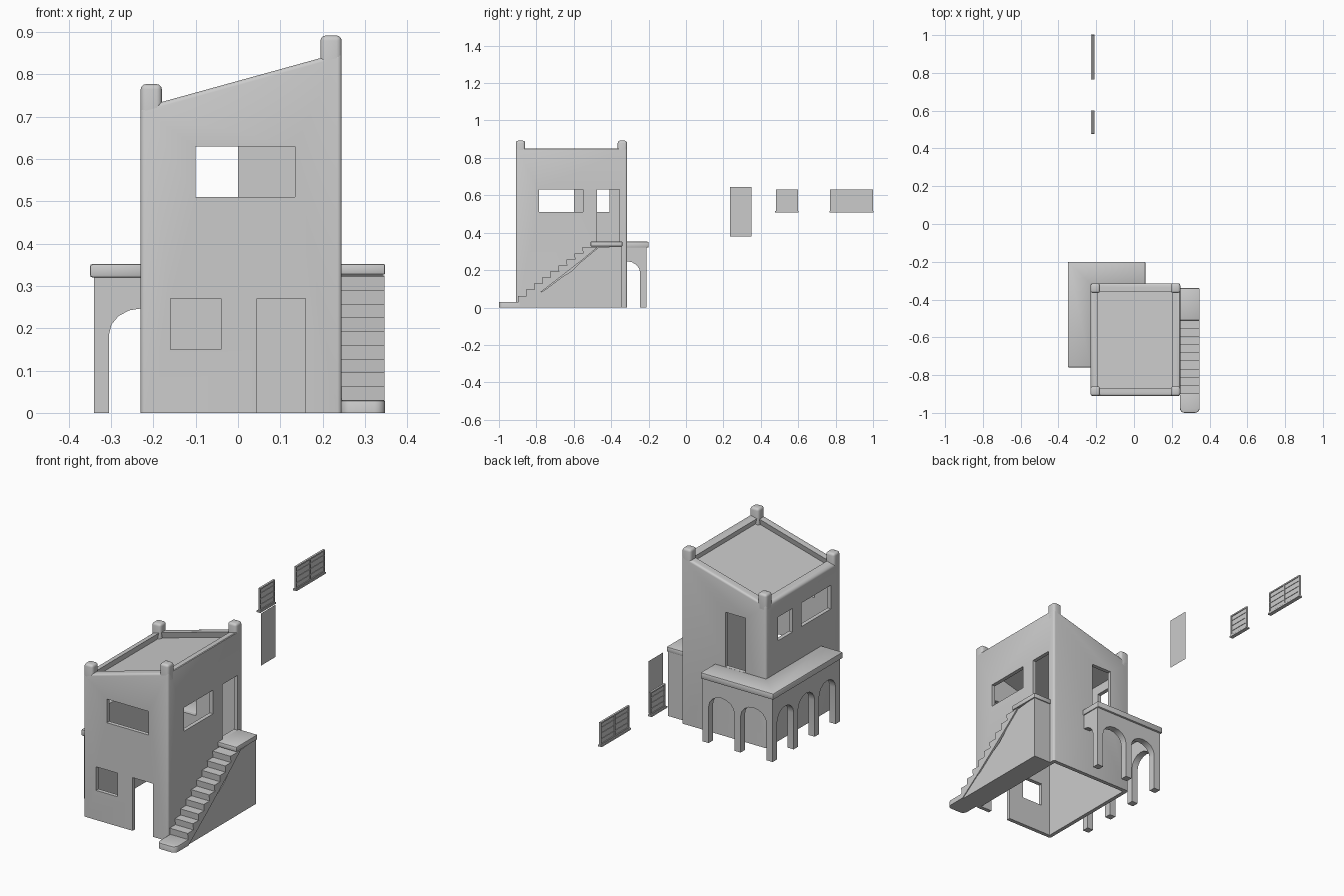
import bpy, bmesh, math
from mathutils import Vector

if "Cube" in bpy.data.objects:
    bpy.data.objects.remove(bpy.data.objects["Cube"])

X0, X1, Y0, Y1 = -0.23, 0.245, -0.91, -0.315      # house footprint


def finish(bm, name, smooth=True):
    bmesh.ops.recalc_face_normals(bm, faces=bm.faces)
    me = bpy.data.meshes.new(name)
    bm.to_mesh(me)
    bm.free()
    ob = bpy.data.objects.new(name, me)
    bpy.context.collection.objects.link(ob)
    if smooth:
        shade(ob)
    return ob


def shade(ob):
    bpy.ops.object.select_all(action='DESELECT')
    ob.select_set(True)
    bpy.context.view_layer.objects.active = ob
    bpy.ops.object.shade_smooth_by_angle(angle=math.radians(35))


def add_box(bm, x0, x1, y0, y1, z0, z1):
    vs = bmesh.ops.create_cube(bm, size=1)['verts']
    for v in vs:
        v.co = Vector(((x0 + x1) / 2 + v.co.x * (x1 - x0),
                       (y0 + y1) / 2 + v.co.y * (y1 - y0),
                       (z0 + z1) / 2 + v.co.z * (z1 - z0)))
    return vs


def add_prism(bm, pts, offset):
    f = bm.faces.new([bm.verts.new(p) for p in pts])
    r = bmesh.ops.extrude_face_region(bm, geom=[f])
    bmesh.ops.translate(bm, vec=offset,
                        verts=[v for v in r['geom'] if isinstance(v, bmesh.types.BMVert)])


def bevel(bm, edges, w, seg=3):
    bmesh.ops.bevel(bm, geom=edges, offset=w, segments=seg, profile=0.5, affect='EDGES')


def top(x):                                       # sloped parapet height
    return 0.735 + (x + 0.18) * 0.105 / 0.38


def sloped(x0, x1, y0, y1, z0, dz):
    bm = bmesh.new()
    add_prism(bm, [(x0, y0, z0), (x1, y0, z0), (x1, y0, top(x1) + dz), (x0, y0, top(x0) + dz)],
              (0, y1 - y0, 0))
    bmesh.ops.recalc_face_normals(bm, faces=bm.faces)
    return bm


# House body: sloped block, sunken roof, rounded parapet
bm = sloped(X0, X1, Y0, Y1, 0, 0)
roof = max(bm.faces, key=lambda f: f.normal.z)
outer = list(roof.edges)
bmesh.ops.inset_region(bm, faces=[roof], thickness=0.045)
inner = list(roof.edges)
bmesh.ops.inset_region(bm, faces=[roof], thickness=0.004)
for v in roof.verts:
    v.co.z -= 0.03
upright = [e for e in bm.edges if abs(e.verts[0].co.z - e.verts[1].co.z) > 0.5]
bevel(bm, outer + inner + upright, 0.01)
house = finish(bm, "house_walls", False)

# Hollow interior and door / window openings
void = finish(sloped(X0 + .02, X1 - .02, Y0 + .02, Y1 - .02, -0.1, -0.048), "void_cutter", False)
bm = bmesh.new()
for b in [(-0.10, 0.135, -1, -0.86, 0.51, 0.63),        # front upper window
          (-0.16, -0.04, -1, -0.86, 0.15, 0.27),        # front lower window
          (0.045, 0.16, -1, -0.86, -0.05, 0.27),        # front door
          (-0.115, 0.0, -0.37, -0.25, 0.352, 0.63),     # terrace door
          (0.2, 0.3, -0.475, -0.355, 0.352, 0.63),      # stair door
          (0.2, 0.3, -0.785, -0.55, 0.51, 0.63),        # right window
          (-0.3, -0.18, -0.835, -0.6, 0.51, 0.63),      # left large window
          (-0.3, -0.18, -0.525, -0.41, 0.51, 0.63)]:    # left small window
    add_box(bm, *b)
holes = finish(bm, "opening_cutter", False)
for cutter in (void, holes):
    cutter.hide_render = True
    m = house.modifiers.new("cut", 'BOOLEAN')
    m.operation, m.solver, m.object = 'DIFFERENCE', 'EXACT', cutter
    bpy.ops.object.select_all(action='DESELECT')
    bpy.context.view_layer.objects.active = house
    house.select_set(True)
    bpy.ops.object.modifier_apply(modifier="cut")
    bpy.data.objects.remove(cutter)
shade(house)

# Rounded corner posts
for sx, x, z0, z1 in (("left", X0, 0.70, 0.777), ("right", X1 - .05, 0.81, 0.892)):
    for sy, y in (("front", Y0), ("back", Y1 - .05)):
        bm = bmesh.new()
        add_box(bm, x, x + .05, y, y + .05, z0, z1)
        bevel(bm, [e for e in bm.edges if max(v.co.z for v in e.verts) > z1 - .001], 0.012)
        finish(bm, f"corner_post_{sy}_{sx}")

# Staircase: solid side wall, treads, foot slab and landing
N, RISE, RUN = 9, 0.0325, 0.043
bm = bmesh.new()
prof = [(-0.345, 0), (-0.345, 0.33), (-0.47, 0.32), (-0.56, 0.245), (-0.61, 0.195),
        (-0.66, 0.165), (-0.76, 0.09), (-0.80, 0.07), (-0.90, 0.0)]
add_prism(bm, [(0.245, y, z) for y, z in prof], (0.097, 0, 0))
finish(bm, "stair_wall")

bm = bmesh.new()
prof = [(-0.90, 0.0), (-0.90, 0.03)]
for i in range(N):
    y, z = -0.895 + RUN * i, 0.03 + RISE * i
    prof += [(y, z), (y - 0.003, z + RISE)]
prof += [(-0.50, 0.03 + RISE * N), (-0.47, 0.325), (-0.56, 0.25), (-0.76, 0.095), (-0.89, 0.0)]
add_prism(bm, [(0.24, y, z) for y, z in prof], (0.106, 0, 0))
finish(bm, "stair_treads")

bm = bmesh.new()
add_box(bm, 0.243, 0.348, -1.0, -0.89, 0, 0.03)
bevel(bm, [e for e in bm.edges if all(v.co.y < -.99 for v in e.verts)
           and abs(e.verts[0].co.z - e.verts[1].co.z) > .01], 0.025, 4)
bevel(bm, [e for e in bm.edges if all(v.co.z > .029 for v in e.verts)], 0.005, 2)
finish(bm, "stair_foot")

bm = bmesh.new()
add_box(bm, 0.24, 0.348, -0.51, -0.34, 0.327, 0.352)
bevel(bm, list(bm.edges), 0.004, 2)
finish(bm, "stair_landing")

# Terrace: L-shaped slab
bm = bmesh.new()
L = [(-0.35, -0.76), (-0.225, -0.76), (-0.225, -0.32), (0.06, -0.32), (0.06, -0.2), (-0.35, -0.2)]
add_prism(bm, [(x, y, 0.32) for x, y in L], (0, 0, 0.032))
bevel(bm, list(bm.edges), 0.006, 2)
finish(bm, "terrace_slab")

# Arcade under the terrace
LEG, SPRING, APEX, TOP = 0.035, 0.185, 0.247, 0.325


def arch_profile(length, n):
    r = ((length - LEG * (n + 1)) / n) / 2
    pts = [(0, TOP), (0, 0)]
    for i in range(n):
        a = LEG + i * (LEG + 2 * r)
        pts.append((a, 0))
        for k in range(9):
            t = math.pi * (1 - k / 8)
            pts.append((a + r + r * math.cos(t), SPRING + (APEX - SPRING) * math.sin(t)))
        pts.append((a + 2 * r, 0))
    return pts + [(length, 0), (length, TOP)]


def half_arch(length):
    pts, r = [(0, TOP), (0, 0), (LEG, 0)], length - LEG
    for k in range(5):
        t = math.pi / 2 * k / 4
        pts.append((LEG + r * (1 - math.cos(t)), SPRING + (APEX - SPRING) * math.sin(t)))
    return pts + [(length, TOP)]


for name, prof, place, off in (
        ("arcade_back", arch_profile(0.395, 2), lambda u, z: (-0.34 + u, -0.21, z), (0, -LEG, 0)),
        ("arcade_left", arch_profile(0.54, 3), lambda u, z: (-0.34, -0.21 - u, z), (LEG, 0, 0)),
        ("arcade_end_front", half_arch(0.112), lambda u, z: (-0.34 + u, -0.75, z), (0, LEG, 0)),
        ("arcade_end_right", half_arch(0.107), lambda u, z: (0.055, -0.21 - u, z), (-LEG, 0, 0))):
    bm = bmesh.new()
    add_prism(bm, [place(u, z) for u, z in prof], off)
    finish(bm, name)

# Loose window units: frame, pane, slats and sill
for name, y0, y1, panes in (("window_unit_large", 0.77, 1.0, 2), ("window_unit_small", 0.48, 0.6, 1)):
    bm = bmesh.new()
    z0, z1, t = 0.515, 0.63, 0.007
    for z in (z0, z1 - t):
        add_box(bm, -0.222, -0.212, y0, y1, z, z + t)
    for i in range(panes + 1):
        y = y0 + (y1 - y0 - t) * i / panes
        add_box(bm, -0.222, -0.212, y, y + t, z0, z1)
    add_box(bm, -0.218, -0.216, y0 + .003, y1 - .003, z0, z1 - .003)
    for i in range(1, 4):
        z = z0 + (z1 - z0) * i / 4
        add_box(bm, -0.2205, -0.2135, y0 + .003, y1 - .003, z - .002, z + .002)
    add_box(bm, -0.228, -0.208, y0 - .004, y1 + .002, 0.508, 0.516)
    finish(bm, name, False)

# Loose door leaf: two flat panels
bm = bmesh.new()
bmesh.ops.create_grid(bm, x_segments=2, y_segments=1, size=0.5)
for v in bm.verts:
    v.co = Vector((-0.035, 0.293 + v.co.x * 0.113, 0.512 + v.co.y * 0.265))
finish(bm, "door_leaf", False)
